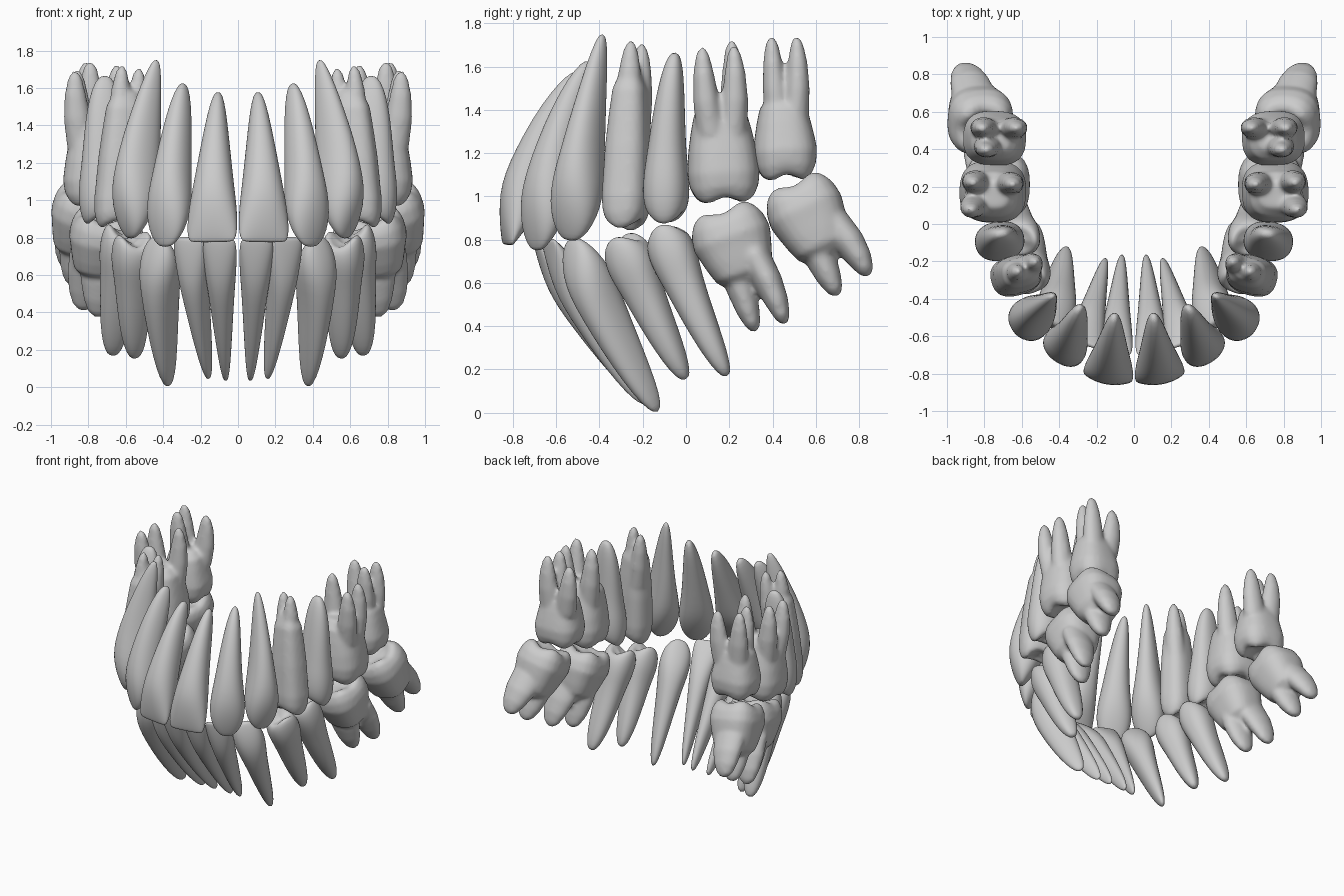
import bpy, bmesh
from math import cos, sin, pi, radians
from mathutils import Vector as V

if "Cube" in bpy.data.objects:
    bpy.data.objects.remove(bpy.data.objects["Cube"])


def path(pts):
    """Quadratic curve through three points -> position and tangent functions."""
    a, m, c = [V(p) for p in pts]
    k = 2 * m - (a + c) / 2
    pos = lambda t: a * (1 - t) ** 2 + k * 2 * t * (1 - t) + c * t * t
    tan = lambda t: ((k - a) * (1 - t) + (c - k) * t).normalized()
    return pos, tan


def loft(bm, pts, yaw, w, d, stations, power=2.2, lobes=0, cusp=0.0, n=28):
    """Closed skin of superellipse rings; station = (t, width, depth, cusp weight)."""
    pos, tan = path(pts)
    a = radians(yaw)
    along, out = V((cos(a), sin(a), 0)), V((sin(a), -cos(a), 0))
    rings = []
    for t, sw, sd, c in stations:
        p, T = pos(t), tan(t)
        U = (along - T * along.dot(T)).normalized()
        D = T.cross(U)
        if D.dot(out) < 0:
            D = -D
        ring = []
        for i in range(n):
            th = 2 * pi * i / n
            x, y = cos(th), sin(th)
            r = (abs(x) ** power + abs(y) ** power) ** (-1 / power)
            lift = c * cusp * cos(lobes * th - pi)       # cusps at the lobes
            ring.append(bm.verts.new(p + U * (x * r * sw * w / 2)
                                     + D * (y * r * sd * d / 2) - T * lift))
        rings.append(ring)
    for r0, r1 in zip(rings, rings[1:]):
        for i in range(n):
            j = (i + 1) % n
            bm.faces.new((r0[i], r0[j], r1[j], r1[i]))
    bm.faces.new(rings[0])
    bm.faces.new(rings[-1])


def finish(name, bm, fuse):
    bmesh.ops.recalc_face_normals(bm, faces=bm.faces)
    me = bpy.data.meshes.new(name)
    bm.to_mesh(me)
    bm.free()
    for f in me.polygons:
        f.use_smooth = True
    ob = bpy.data.objects.new(name, me)
    bpy.context.collection.objects.link(ob)
    if fuse:
        r = ob.modifiers.new("fuse", 'REMESH')
        r.mode, r.voxel_size, r.use_smooth_shade = 'VOXEL', 0.013, True
        s = ob.modifiers.new("soften", 'SMOOTH')
        s.factor, s.iterations = 0.5, 9
    else:
        s = ob.modifiers.new("round", 'SUBSURF')
        s.levels = s.render_levels = 1
    m = ob.modifiers.new("other_side", 'MIRROR')
    m.use_mirror_merge = False


# Long profiles from biting edge to root tip
BLADE = [(0, .80, .10, 0), (.015, .92, .18, 0), (.06, 1, .36, 0), (.14, 1, .62, 0),
         (.25, .93, .9, 0), (.36, .82, 1, 0), (.5, .69, .95, 0), (.68, .53, .84, 0),
         (.84, .38, .65, 0), (.95, .24, .42, 0), (1, .1, .16, 0)]
CROWN = [(0, .25, .10, 0), (.03, .55, .25, 0), (.09, .84, .5, 0), (.19, 1, .82, 0),
         (.3, .95, 1, 0)]
POINT = CROWN + [(.43, .78, 1, 0), (.62, .62, .88, 0), (.8, .46, .7, 0),
                 (.94, .29, .46, 0), (1, .1, .16, 0)]
FANG = CROWN + [(.43, .76, .98, 0), (.58, .6, .85, 0), (.72, .47, .66, 0),
                (.86, .34, .46, 0), (.96, .21, .26, 0), (1, .08, .1, 0)]
# Grinding surface: distance below the cusps, size, cusp weight
CAP = [(.04, .05, 0), (.028, .38, .5), (.0, .64, 1), (.015, .82, .9), (.06, .95, .5), (.13, 1, .1)]
SHAFT = [(.28, .95, .95, 0), (.38, .85, .87, 0), (.52, .75, .8, 0), (.7, .63, .72, 0),
         (.86, .48, .58, 0), (.96, .31, .38, 0), (1, .13, .16, 0)]
TRUNK = [(.5, .94, .93, 0), (.7, .84, .84, 0), (.88, .72, .74, 0), (1, .4, .45, 0)]
ROOT = [(0, .8, .8, 0), (.2, 1, 1, 0), (.5, .9, .9, 0), (.75, .72, .72, 0),
        (.93, .48, .48, 0), (1.01, .2, .2, 0)]


def cap(pts):
    L = (V(pts[2]) - V(pts[0])).length
    return [(s / L, k, k, c) for s, k, c in CAP]


def front_tooth(name, pts, yaw, w, d, profile):
    bm = bmesh.new()
    loft(bm, pts, yaw, w, d, profile)
    finish(name, bm, False)


def premolar(name, pts, yaw, w, d):
    bm = bmesh.new()
    loft(bm, pts, yaw, w, d, cap(pts) + SHAFT, 2.3, 2, .028)
    finish(name, bm, False)


def rooted_tooth(name, top, fork, yaw, w, d, tips, rw, rd, lobes=4, cusp=.014):
    """Crown and trunk with separate roots, fused together."""
    bm = bmesh.new()
    top, fork = V(top), V(fork)
    pts = (top, (top + fork) / 2, fork)
    # four corner cusps on molars, cheek and tongue cusps on premolars
    loft(bm, pts, yaw, w, d, cap(pts) + TRUNK, 2.7, lobes, cusp)
    T = (fork - top).normalized()
    p = top.lerp(fork, .5)
    for tip in tips:
        tip = V(tip)
        side = (tip - p) - T * (tip - p).dot(T)
        start = p + side * .5
        loft(bm, (start, (start + tip) / 2 + side * .17, tip), yaw, rw, rd, ROOT, 2)
    finish(name, bm, True)


# Upper front teeth
front_tooth("upper_central_incisor", ((.14, -.825, .775), (.125, -.69, 1.18), (.105, -.49, 1.575)), 10, .27, .22, BLADE)
front_tooth("upper_lateral_incisor", ((.39, -.69, .75), (.345, -.60, 1.2), (.29, -.445, 1.625)), 36, .25, .22, POINT)
front_tooth("upper_canine", ((.57, -.535, .795), (.525, -.47, 1.25), (.435, -.385, 1.75)), 58, .24, .26, FANG)

# Upper back teeth
rooted_tooth("upper_first_premolar", (.64, -.28, .865), (.60, -.255, 1.58), 75, .215, .27,
             ((.62, -.255, 1.715), (.53, -.205, 1.70)), .14, .14, 2, .025)
premolar("upper_second_premolar", ((.715, -.09, .895), (.72, -.085, 1.28), (.71, -.05, 1.665)), 82, .215, .27)
rooted_tooth("upper_first_molar", (.755, .18, .98), (.755, .155, 1.44), 92, .335, .36,
             ((.87, .075, 1.685), (.86, .22, 1.69), (.65, .21, 1.715)), .135, .16)
rooted_tooth("upper_second_molar", (.745, .465, 1.085), (.745, .445, 1.46), 92, .295, .34,
             ((.79, .395, 1.735), (.81, .51, 1.735), (.63, .51, 1.70)), .125, .16)

# Lower front teeth
front_tooth("lower_central_incisor", ((.10, -.695, .795), (.085, -.45, .43), (.065, -.17, .035)), 5, .18, .17, BLADE)
front_tooth("lower_lateral_incisor", ((.265, -.64, .80), (.215, -.43, .43), (.155, -.19, .045)), 22, .18, .18, BLADE)
front_tooth("lower_canine", ((.42, -.53, .805), (.41, -.36, .43), (.37, -.13, .005)), 42, .22, .23, POINT)

# Lower back teeth
premolar("lower_first_premolar", ((.56, -.295, .80), (.56, -.17, .5), (.55, .0, .155)), 68, .225, .23)
premolar("lower_second_premolar", ((.61, -.10, .845), (.64, .02, .53), (.67, .19, .17)), 80, .22, .24)
rooted_tooth("lower_first_molar", (.715, .17, .925), (.755, .285, .60), 88, .37, .35,
             ((.75, .32, .38), (.83, .455, .415)), .15, .25)
rooted_tooth("lower_second_molar", (.80, .50, 1.045), (.865, .655, .72), 88, .36, .355,
             ((.88, .70, .545), (.91, .84, .635)), .16, .24)
